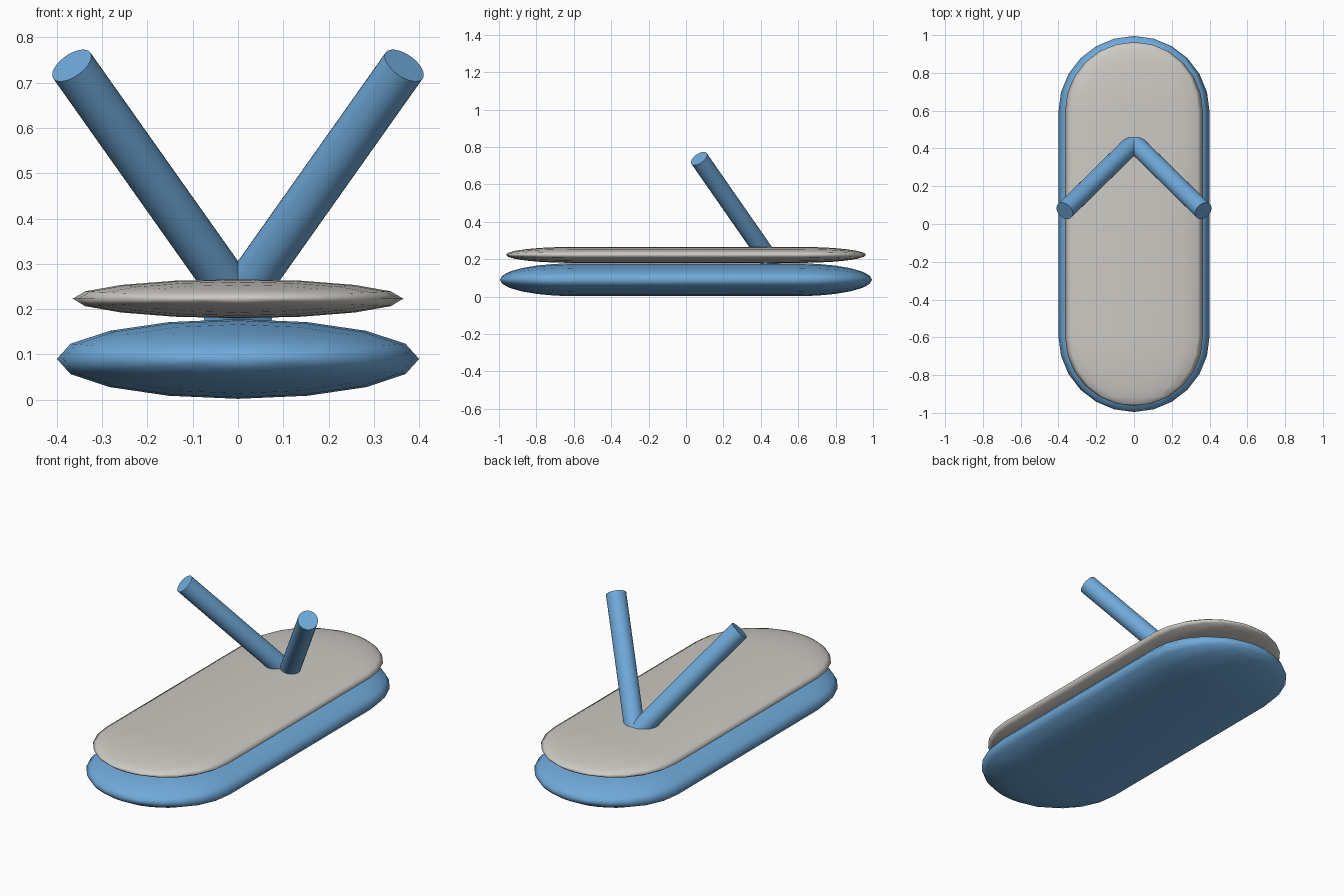
import bpy
import bmesh
from math import sin, cos, pi
from mathutils import Vector, Matrix

cube = bpy.data.objects.get("Cube")
if cube:
    bpy.data.objects.remove(cube, do_unlink=True)


def make_material(name, rgb):
    mat = bpy.data.materials.new(name)
    mat.use_nodes = True
    color = (*rgb, 1.0)
    mat.diffuse_color = color
    mat.node_tree.nodes["Principled BSDF"].inputs["Base Color"].default_value = color
    return mat


blue = make_material("soft blue", (0.16, 0.40, 0.70))
grey = make_material("warm grey", (0.61, 0.59, 0.55))


def add_object(name, bm, mat):
    bmesh.ops.recalc_face_normals(bm, faces=bm.faces)
    mesh = bpy.data.meshes.new(name)
    bm.to_mesh(mesh)
    bm.free()
    mesh.materials.append(mat)
    obj = bpy.data.objects.new(name, mesh)
    bpy.context.collection.objects.link(obj)
    return obj


def flat_capsule(name, radius, half_straight, half_height, z, mat):
    """Capsule lying along y, squashed to a thin rounded slab."""
    steps = 6
    quarter = [i * pi / 2 / steps for i in range(steps + 1)]
    cap = [(radius * sin(a), half_straight + radius * cos(a)) for a in quarter]
    profile = cap + [(x, -y) for x, y in reversed(cap)]
    bm = bmesh.new()
    verts = [bm.verts.new((x, y, 0)) for x, y in profile]
    edges = [bm.edges.new(pair) for pair in zip(verts, verts[1:])]
    bmesh.ops.spin(bm, geom=verts + edges, cent=(0, 0, 0), axis=(0, 1, 0),
                   angle=2 * pi, steps=16)
    bmesh.ops.remove_doubles(bm, verts=bm.verts, dist=0.0005)
    bmesh.ops.scale(bm, vec=(1, 1, half_height / radius), verts=bm.verts)
    bmesh.ops.translate(bm, vec=(0, 0, z), verts=bm.verts)
    for face in bm.faces:
        face.smooth = True
    add_object(name, bm, mat)


def tube(name, start, end, radius, mat):
    """Round bar with flat ends between two points."""
    start, end = Vector(start), Vector(end)
    axis = end - start
    turn = axis.to_track_quat("Z", "Y").to_matrix().to_4x4()
    bm = bmesh.new()
    bmesh.ops.create_cone(bm, cap_ends=True, segments=32, radius1=radius,
                          radius2=radius, depth=axis.length,
                          matrix=Matrix.Translation((start + end) / 2) @ turn)
    for face in bm.faces:
        face.smooth = len(face.verts) == 4
    add_object(name, bm, mat)


# Sole and the footbed above it
flat_capsule("sole", 0.40, 0.595, 0.088, 0.09, blue)
flat_capsule("footbed", 0.365, 0.598, 0.043, 0.223, grey)

# Two straps crossing at the toe post
for side, label in ((1, "left"), (-1, "right")):
    tube(label + "_strap", (-0.035 * side, 0.465, 0.17),
         (0.367 * side, 0.07, 0.738), 0.05, blue)
